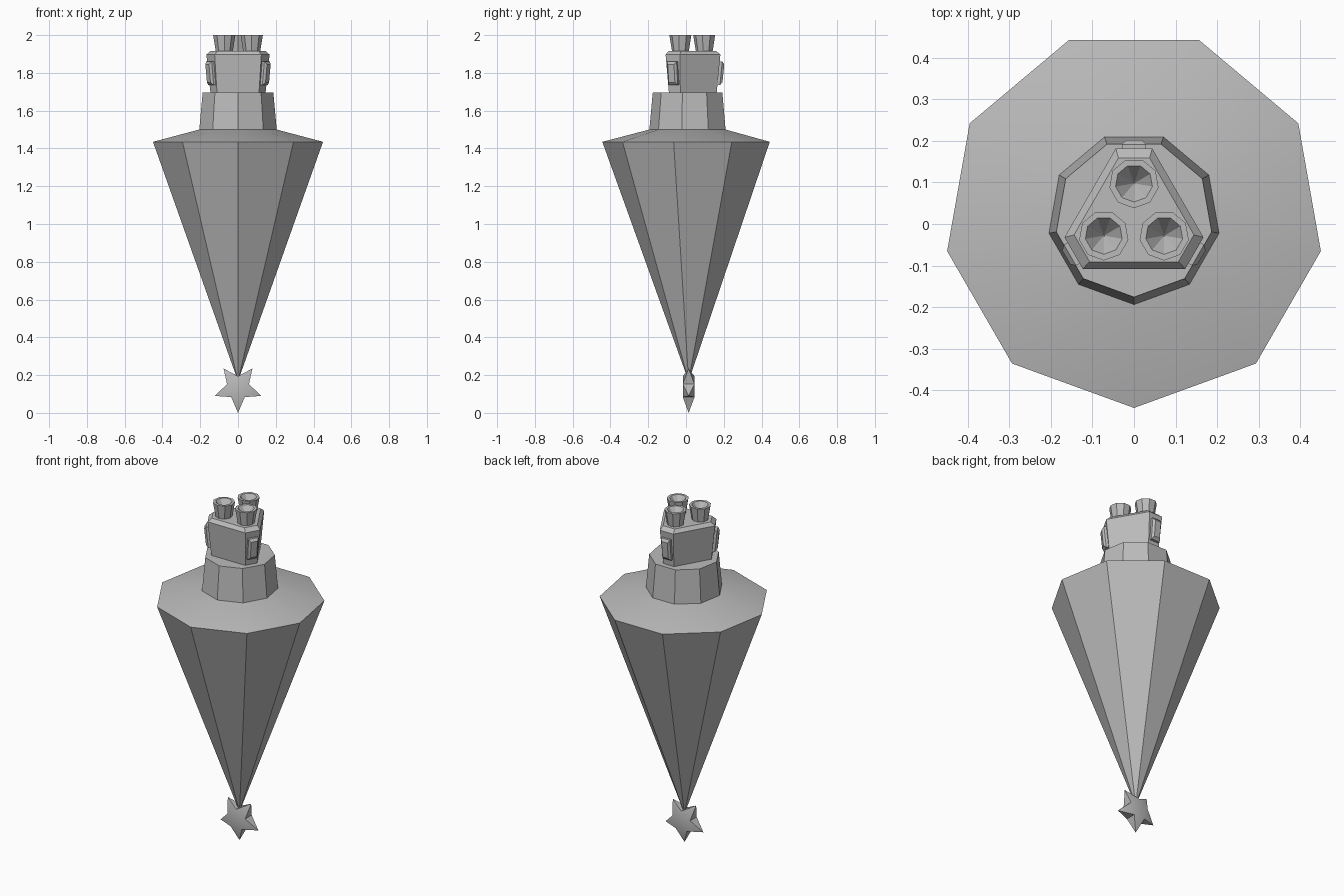
import bpy, bmesh
from math import sin, cos, pi, radians, sqrt
from mathutils import Matrix, Vector

cube = bpy.data.objects.get("Cube")
if cube:
    bpy.data.objects.remove(cube)

AXIS_Y = 0.014          # common axis of all stacked parts
SIDES = 9

grey = bpy.data.materials.new("plain grey")
grey.use_nodes = True
colour = (0.5, 0.5, 0.5, 1)
grey.diffuse_color = colour
grey.node_tree.nodes["Principled BSDF"].inputs["Base Color"].default_value = colour


def finish(bm, name):
    """Turn a bmesh into a shaded object."""
    bmesh.ops.remove_doubles(bm, verts=bm.verts, dist=1e-5)
    bmesh.ops.recalc_face_normals(bm, faces=bm.faces)
    mesh = bpy.data.meshes.new(name)
    bm.to_mesh(mesh)
    bm.free()
    obj = bpy.data.objects.new(name, mesh)
    bpy.context.collection.objects.link(obj)
    mesh.materials.append(grey)
    bpy.ops.object.select_all(action='DESELECT')
    obj.select_set(True)
    bpy.context.view_layer.objects.active = obj
    bpy.ops.object.shade_smooth_by_angle(angle=radians(30))
    return obj


def loft(name, rings, matrix=Matrix()):
    """Bridge matching point loops and cap both ends."""
    bm = bmesh.new()
    loops = [[bm.verts.new(matrix @ Vector(p)) for p in ring] for ring in rings]
    for low, high in zip(loops, loops[1:]):
        for i in range(len(low)):
            j = (i + 1) % len(low)
            bm.faces.new((low[i], low[j], high[j], high[i]))
    bm.faces.new(loops[0][::-1])
    bm.faces.new(loops[-1])
    return finish(bm, name)


def polygon(radius, z, n=SIDES):
    """Regular polygon with one corner towards the front."""
    return [(radius * sin(2 * pi * i / n), -radius * cos(2 * pi * i / n), z)
            for i in range(n)]


def cut_triangle(flat, corner, z):
    """Triangle with trimmed corners, from side and corner distances."""
    half = (2 * flat - corner) / sqrt(3)
    ring = []
    for k in range(3):
        turn = Matrix.Rotation(2 * pi * k / 3, 3, 'Z')
        ring += [turn @ Vector((s * half, corner, z)) for s in (1, -1)]
    return ring


def rectangle(half, distance, low, high, tilt=0.1):
    """Upright rectangle that leans outward with the block's wall."""
    return [(x, distance + tilt * (z - 1.8), z)
            for x, z in ((-half, low), (half, low), (half, high), (-half, high))]


axis = Matrix.Translation((0, AXIS_Y, 0))

# Tapered body with its sloping shoulder, and the collar above it
loft("tapered_body", [polygon(r, z) for r, z in
                      ((0.008, 0.19), (0.457, 1.435), (0.208, 1.5))], axis)
loft("collar", [polygon(0.208, 1.5), polygon(0.19, 1.695)], axis)

# Three-sided block with a chamfered top
loft("engine_block", [cut_triangle(f, c, z) for f, c, z in
                      ((0.104, 0.148, 1.69), (0.122, 0.168, 1.897),
                       (0.105, 0.145, 1.917))], axis)

# A corner pad and a nozzle for each third of the block
for k, side in enumerate(("back", "left", "right")):
    turn = axis @ Matrix.Rotation(-2 * pi * k / 3, 4, 'Z')
    loft(side + "_corner_pad", [rectangle(0.029, 0.145, 1.735, 1.86),
                                rectangle(0.029, 0.172, 1.735, 1.86),
                                rectangle(0.019, 0.184, 1.75, 1.845)], turn)
    centre = turn @ Vector((0, 0.084, 0))
    loft(side + "_nozzle", [polygon(r, z) for r, z in
                            ((0.045, 1.91), (0.06, 2.0), (0.045, 2.0), (0.002, 1.94))],
         Matrix.Translation(centre))

# Star at the foot: thick pentagon core with five pyramid points
bm = bmesh.new()
tips, front, back = [], [], []
for i in range(5):
    a, b = 2 * pi * i / 5, 2 * pi * (i + 0.5) / 5
    tips.append(bm.verts.new((0.13 * sin(a), AXIS_Y, 0.13 - 0.13 * cos(a))))
    for row, depth in ((front, -0.031), (back, 0.031)):
        row.append(bm.verts.new((0.061 * sin(b), AXIS_Y + depth, 0.133 - 0.061 * cos(b))))
bm.faces.new(front)
bm.faces.new(back)
for i, tip in enumerate(tips):
    corners = (front[i - 1], front[i], back[i], back[i - 1])
    for c in range(4):
        bm.faces.new((corners[c - 1], corners[c], tip))
finish(bm, "star")
